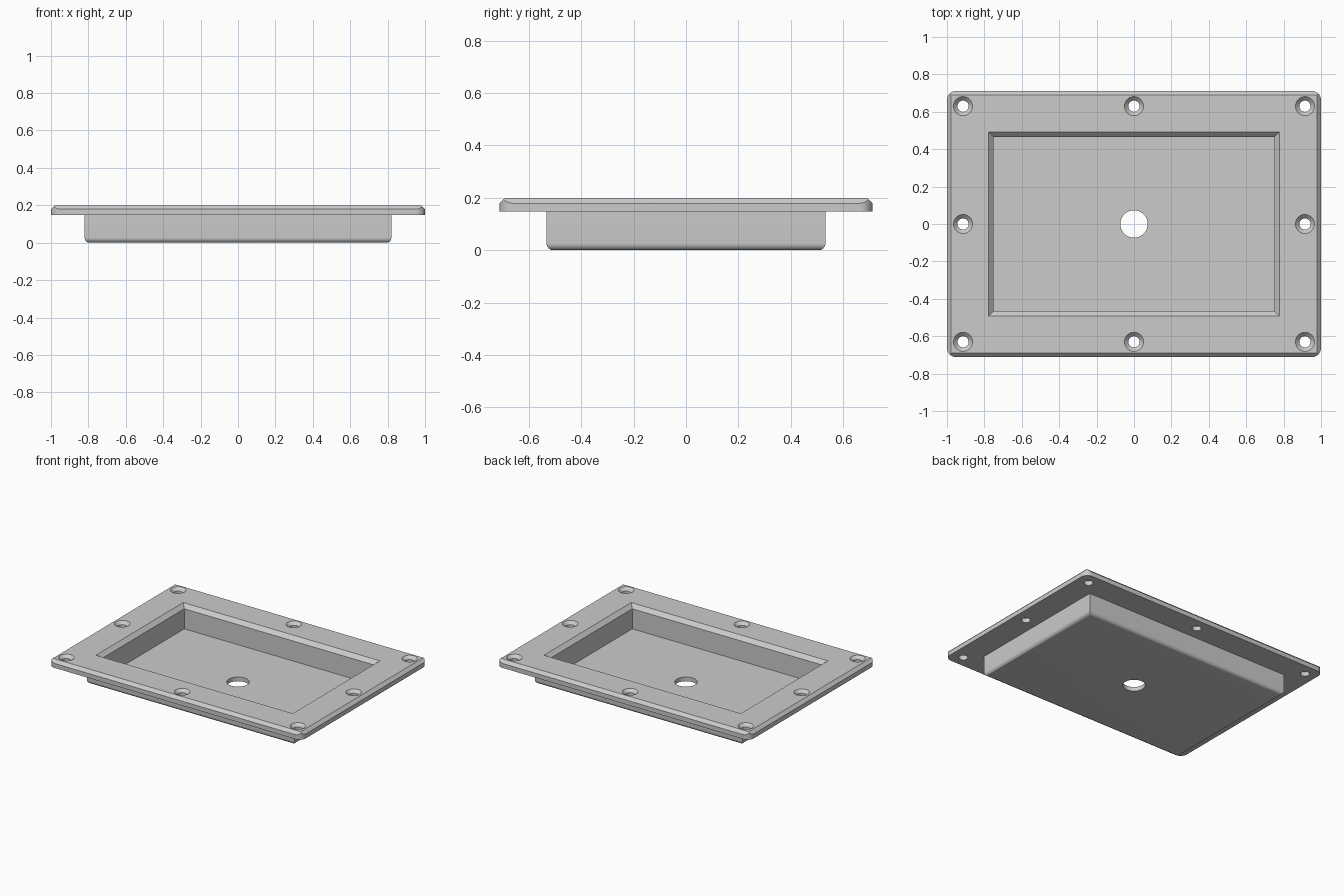
import bpy
import bmesh
from math import cos, sin, pi

cube = bpy.data.objects.get("Cube")
if cube:
    bpy.data.objects.remove(cube, do_unlink=True)

grey = bpy.data.materials.new("plain grey")
grey.use_nodes = True
colour = (0.6, 0.6, 0.6, 1)
grey.diffuse_color = colour
grey.node_tree.nodes["Principled BSDF"].inputs["Base Color"].default_value = colour


def loft(name, rings):
    """Skin a closed solid through a stack of equal-length point rings."""
    bm = bmesh.new()
    loops = [[bm.verts.new(p) for p in ring] for ring in rings]
    count = len(loops[0])
    for low, high in zip(loops, loops[1:]):
        for i in range(count):
            j = (i + 1) % count
            bm.faces.new((low[i], low[j], high[j], high[i]))
    bm.faces.new(loops[0][::-1])
    bm.faces.new(loops[-1])
    bmesh.ops.recalc_face_normals(bm, faces=bm.faces)
    mesh = bpy.data.meshes.new(name)
    bm.to_mesh(mesh)
    bm.free()
    mesh.materials.append(grey)
    obj = bpy.data.objects.new(name, mesh)
    bpy.context.collection.objects.link(obj)
    return obj


def rect(hx, hy, z):
    return [(-hx, -hy, z), (hx, -hy, z), (hx, hy, z), (-hx, hy, z)]


def circle(x, y, r, z, n=40):
    return [(x + r * cos(2 * pi * i / n), y + r * sin(2 * pi * i / n), z) for i in range(n)]


def rounded_rect(hx, hy, r, z, n=10):
    points = []
    for quarter, (sx, sy) in enumerate(((1, 1), (-1, 1), (-1, -1), (1, -1))):
        for i in range(n + 1):
            a = (quarter + i / n) * pi / 2
            points.append((sx * (hx - r) + r * cos(a), sy * (hy - r) + r * sin(a), z))
    return points


def combine(target, tool, operation):
    mod = target.modifiers.new("combine", "BOOLEAN")
    mod.operation = operation
    mod.solver = "EXACT"
    mod.object = tool
    bpy.context.view_layer.objects.active = target
    bpy.ops.object.modifier_apply(modifier=mod.name)
    bpy.data.objects.remove(tool, do_unlink=True)


X, Y, TOP, UNDER = 1.0, 0.712, 0.2, 0.147

# Flange: chamfered slab trimmed to rounded corners
c = 0.021
tray = loft("flanged_tray", [rect(X, Y, UNDER), rect(X, Y, TOP - c), rect(X - c, Y - c, TOP)])
trim = loft("corner_trim", [rounded_rect(X, Y, 0.05, z) for z in (UNDER - 0.1, TOP + 0.1)])
combine(tray, trim, "INTERSECT")

# Tub below the flange with a rounded bottom edge
r, steps = 0.027, 8
rings = []
for i in range(steps + 1):
    a = i / steps * pi / 2
    inset = r * (1 - sin(a))
    rings.append(rect(0.82 - inset, 0.533 - inset, r * (1 - cos(a))))
rings.append(rect(0.82, 0.533, 0.17))
combine(tray, loft("tub", rings), "UNION")

# Pocket with a chamfered rim
px, py, pc = 0.777, 0.492, 0.027
pocket = loft("pocket", [rect(px - pc, py - pc, 0.03), rect(px - pc, py - pc, TOP - pc),
                         rect(px, py, TOP), rect(px, py, TOP + 0.1)])
combine(tray, pocket, "DIFFERENCE")

# Drain hole
combine(tray, loft("drain", [circle(0, 0, 0.073, z) for z in (-0.1, 0.1)]), "DIFFERENCE")

# Countersunk screw holes around the flange
for ix in (-1, 0, 1):
    for iy in (-1, 0, 1):
        if ix or iy:
            x, y = ix * 0.914, iy * 0.63
            profile = ((0.03, 0.1), (0.03, TOP - 0.021), (0.051, TOP), (0.051, TOP + 0.1))
            screw = loft("screw_hole", [circle(x, y, rad, z) for rad, z in profile])
            combine(tray, screw, "DIFFERENCE")

# Smooth the curved walls and keep edges sharp
bpy.ops.object.select_all(action="DESELECT")
tray.select_set(True)
bpy.context.view_layer.objects.active = tray
bpy.ops.object.shade_smooth_by_angle(angle=pi / 6)
